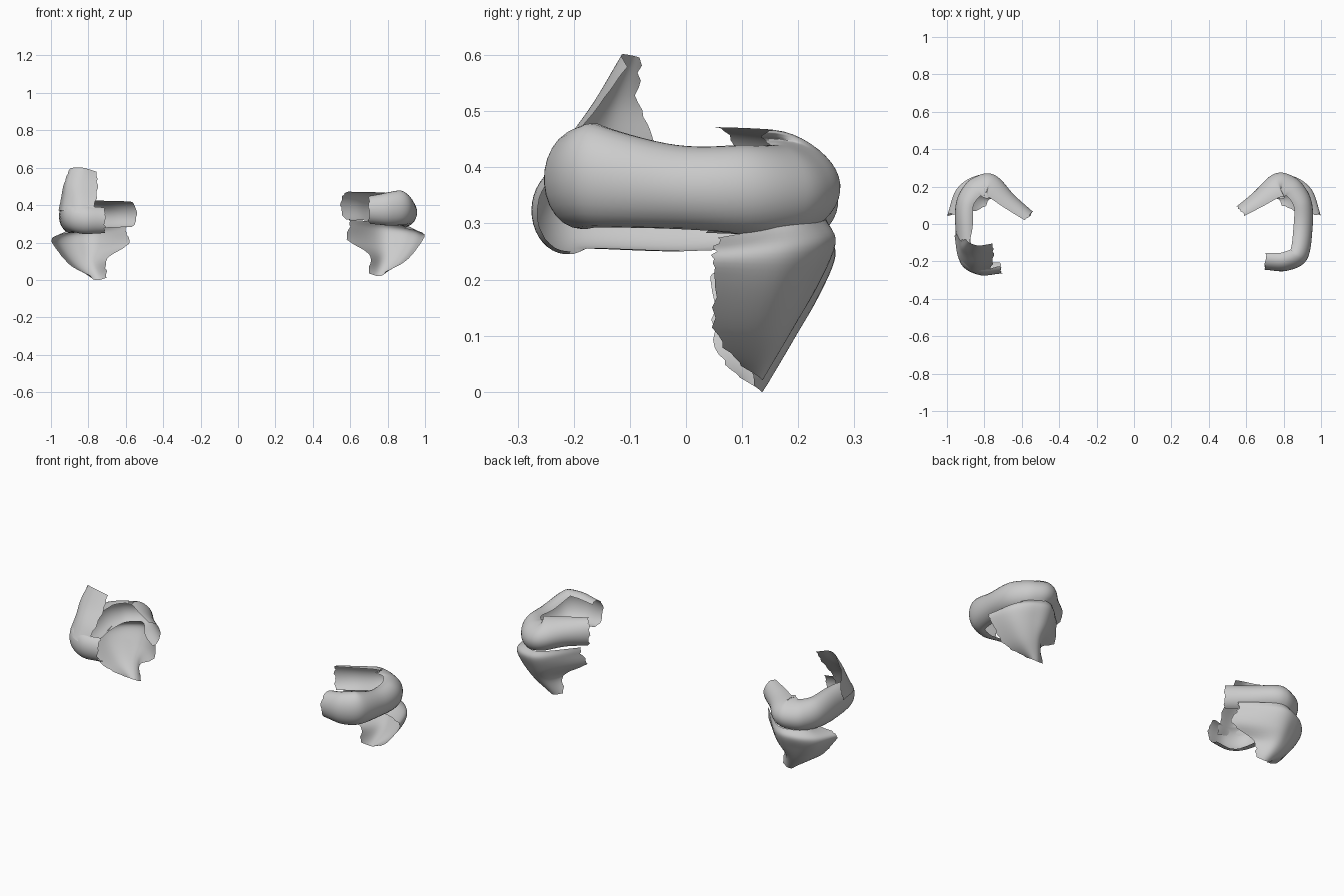
import bpy, bmesh, math, random
from mathutils import Vector

if "Cube" in bpy.data.objects:
    bpy.data.objects.remove(bpy.data.objects["Cube"])

random.seed(4)


def spline(pts, n):
    """Smooth curve through equal-length tuples, n steps per span."""
    v = [Vector(p) for p in pts]
    v = [v[0] * 2 - v[1]] + v + [v[-1] * 2 - v[-2]]
    out = []
    for i in range(1, len(v) - 2):
        a, b, c, d = v[i - 1:i + 3]
        for k in range(n):
            t = k / n
            out.append(0.5 * (2 * b + (c - a) * t + (2 * a - 5 * b + 4 * c - d) * t * t
                              + (3 * b - a - 3 * c + d) * t ** 3))
    return out + [v[-2]]


def sheet(name, rows, side, jag=0.006):
    """Skin a grid of points as an open shell with slightly ragged ends."""
    cols = len(rows[0])
    for r in rows:
        for e, i in ((0, 1), (cols - 1, cols - 2)):
            d = r[e] - r[i]
            if d.length > 1e-5:
                r[e] = r[e] + d.normalized() * random.uniform(-jag, jag)
    bm = bmesh.new()
    vs = [[bm.verts.new((p.x * side, p.y, max(p.z, 0))) for p in r] for r in rows]
    for i in range(len(rows) - 1):
        for j in range(cols - 1):
            f = [vs[i][j], vs[i][j + 1], vs[i + 1][j + 1], vs[i + 1][j]]
            bm.faces.new(f if side > 0 else f[::-1])
    me = bpy.data.meshes.new(name)
    bm.to_mesh(me)
    bm.free()
    for p in me.polygons:
        p.use_smooth = True
    ob = bpy.data.objects.new(name, me)
    bpy.context.collection.objects.link(ob)
    return ob


def rolled_band(name, stations, side, steps=16):
    """Outward-bulging open tube; station = outer x, y, z, radial radius,
    half height, start angle below, end angle above."""
    path = spline([s[:3] for s in stations], 8)
    size = spline([(s[3], s[4], 0) for s in stations], 8)
    arc = spline([(s[5], s[6], 0) for s in stations], 8)
    columns = []
    for i, p in enumerate(path):
        t = path[min(i + 2, len(path) - 1)] - path[max(i - 2, 0)]
        n = Vector((t.y, -t.x, 0)).normalized()
        w, h = size[i].x, size[i].y
        col = []
        for k in range(steps + 1):
            a = math.radians(arc[i].x + (arc[i].y - arc[i].x) * k / steps)
            col.append(p + n * w * (math.cos(a) - 1) + Vector((0, 0, h * math.sin(a))))
        columns.append(col)
    return sheet(name, [list(r) for r in zip(*columns)], side)


def patch(name, rows, side, dz=0.0):
    """Smooth shell through a small net of control points."""
    fine = [spline([(x, y, z + dz) for x, y, z in r], 7) for r in rows]
    cols = [spline(c, 6) for c in zip(*fine)]
    return sheet(name, [list(r) for r in zip(*cols)], side)


# Upper rolled band, right and left pieces
rolled_band("upper_band_right", [
    (.70, -.245, .375, .06, .075, -100, 120), (.82, -.25, .38, .065, .09, -105, 125),
    (.925, -.19, .385, .065, .092, -105, 125), (.955, -.02, .365, .065, .075, -105, 125),
    (.95, .12, .36, .07, .08, -80, 115), (.90, .215, .355, .09, .085, -50, 100),
    (.84, .260, .357, .12, .09, -38, 95), (.78, .275, .365, .13, .09, -38, 95),
    (.72, .25, .375, .12, .09, -48, 95), (.64, .17, .39, .085, .08, -62, 95),
    (.55, .095, .395, .06, .077, -68, 95)], 1)
rolled_band("upper_band_left", [
    (.71, -.265, .32, .055, .07, -95, 75), (.83, -.272, .325, .065, .08, -95, 55),
    (.93, -.205, .34, .065, .085, -100, 65), (.955, -.02, .34, .065, .09, -100, 115),
    (.95, .12, .34, .07, .085, -80, 110), (.90, .215, .335, .09, .085, -50, 98),
    (.84, .256, .335, .12, .09, -38, 92), (.78, .271, .34, .13, .09, -38, 92),
    (.72, .245, .342, .12, .085, -48, 92), (.64, .155, .348, .085, .075, -65, 92),
    (.54, .065, .35, .06, .07, -72, 92)], -1)

# Lower flared shell tapering to a tail, joined to the band by a soft groove
lower = [
    [(.89, .06, .275), (.90, .172, .295), (.84, .232, .302), (.75, .240, .31), (.595, .105, .322)],
    [(.99, .05, .25), (.95, .182, .255), (.86, .252, .262), (.75, .253, .268), (.60, .105, .285)],
    [(.98, .05, .20), (.935, .168, .19), (.85, .223, .19), (.75, .220, .19), (.585, .07, .215)],
    [(.895, .055, .10), (.87, .145, .10), (.82, .183, .105), (.765, .180, .115), (.70, .105, .135)],
    [(.79, .10, .045), (.78, .125, .03), (.765, .135, .022), (.74, .135, .022), (.70, .12, .035)]]
patch("lower_shell_right", lower, 1)
patch("lower_shell_left", lower, -1, -.022)

# Upright flap rising flush from the front of the left piece
patch("upright_flap_left", [
    [(.960, -.06, .37), (.935, -.19, .37), (.86, -.260, .36), (.77, -.265, .34)],
    [(.945, -.06, .44), (.925, -.155, .44), (.86, -.215, .44), (.76, -.225, .42)],
    [(.93, -.085, .515), (.91, -.135, .515), (.85, -.165, .515), (.75, -.155, .51)],
    [(.90, -.08, .595), (.88, -.10, .60), (.83, -.115, .60), (.76, -.105, .58)]], -1)
